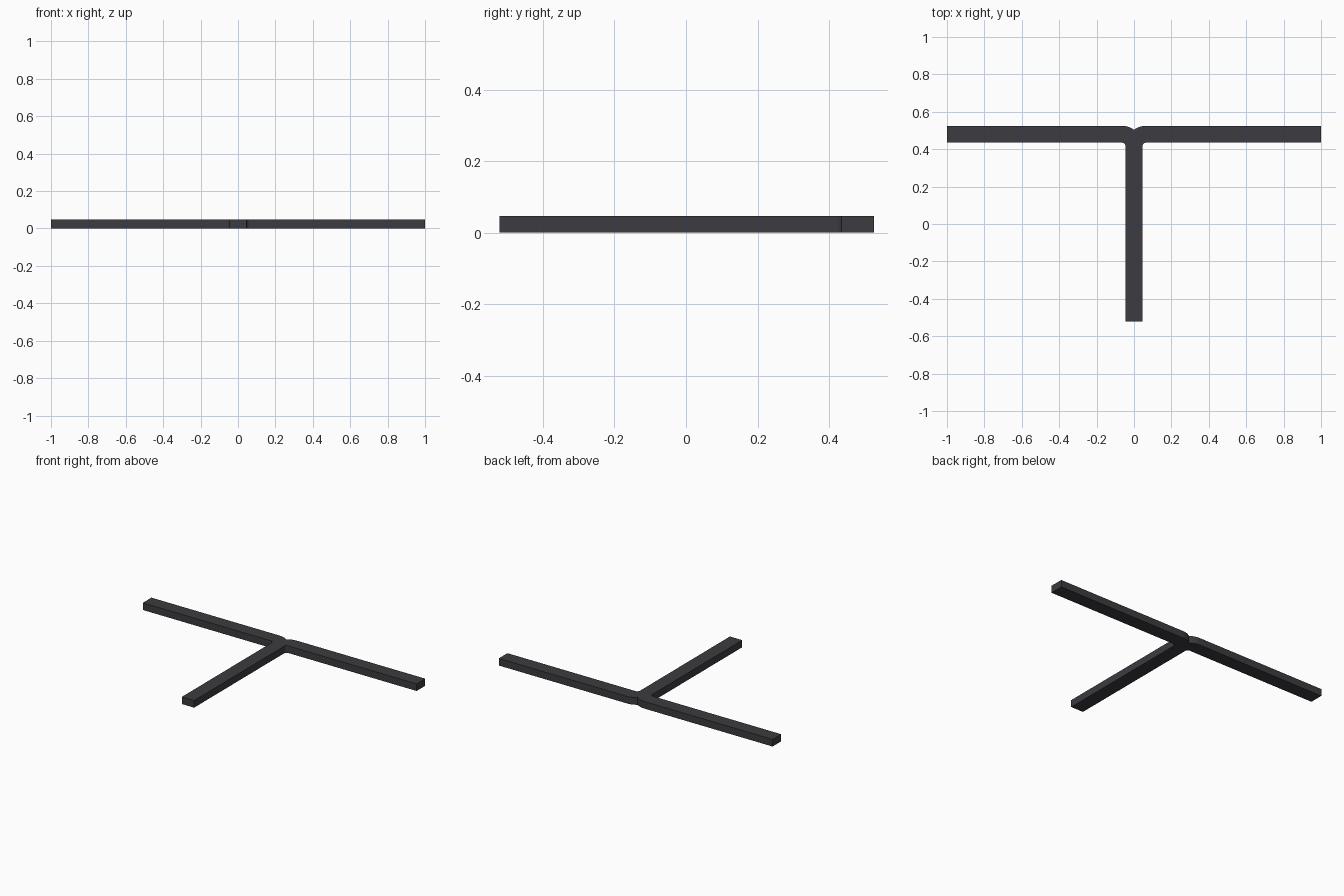
import bpy, bmesh, math

if "Cube" in bpy.data.objects:
    bpy.data.objects.remove(bpy.data.objects["Cube"])

HALF, H = 0.045, 0.047          # half width and height of the bars
Y_BACK, Y_END = 0.525, -0.522   # back edge and tip of the stem
R_OUT, R_IN = 0.11, 0.02        # outer and inner bend radii
CX, CY = HALF + R_IN, Y_BACK - R_OUT   # bend centre (right side)
SEG = 10


def arc(r, a0, a1):
    return [(CX + r * math.cos(a0 + (a1 - a0) * i / SEG),
             CY + r * math.sin(a0 + (a1 - a0) * i / SEG)) for i in range(SEG + 1)]


# Right half of the T outline, from the notch to the stem tip
notch = math.acos(-CX / R_OUT)
half = arc(R_OUT, notch, math.pi / 2)
half += [(1, Y_BACK), (1, CY + R_IN)]
half += arc(R_IN, math.pi / 2, math.pi)
half += [(HALF, Y_END)]
outline = half + [(-x, y) for x, y in reversed(half[1:])]

# Extruded T junction
bm = bmesh.new()
face = bm.faces.new([bm.verts.new((x, y, 0)) for x, y in outline])
top = bmesh.ops.extrude_face_region(bm, geom=[face])["geom"]
bmesh.ops.translate(bm, vec=(0, 0, H),
                    verts=[v for v in top if isinstance(v, bmesh.types.BMVert)])
bmesh.ops.recalc_face_normals(bm, faces=bm.faces)
mesh = bpy.data.meshes.new("branching_bar")
bm.to_mesh(mesh)
bm.free()
bar = bpy.data.objects.new("branching_bar", mesh)
bpy.context.collection.objects.link(bar)

# Dark grey finish
mat = bpy.data.materials.new("dark_grey")
mat.diffuse_color = (0.045, 0.045, 0.052, 1)
mat.use_nodes = True
mat.node_tree.nodes["Principled BSDF"].inputs["Base Color"].default_value = mat.diffuse_color
mesh.materials.append(mat)
